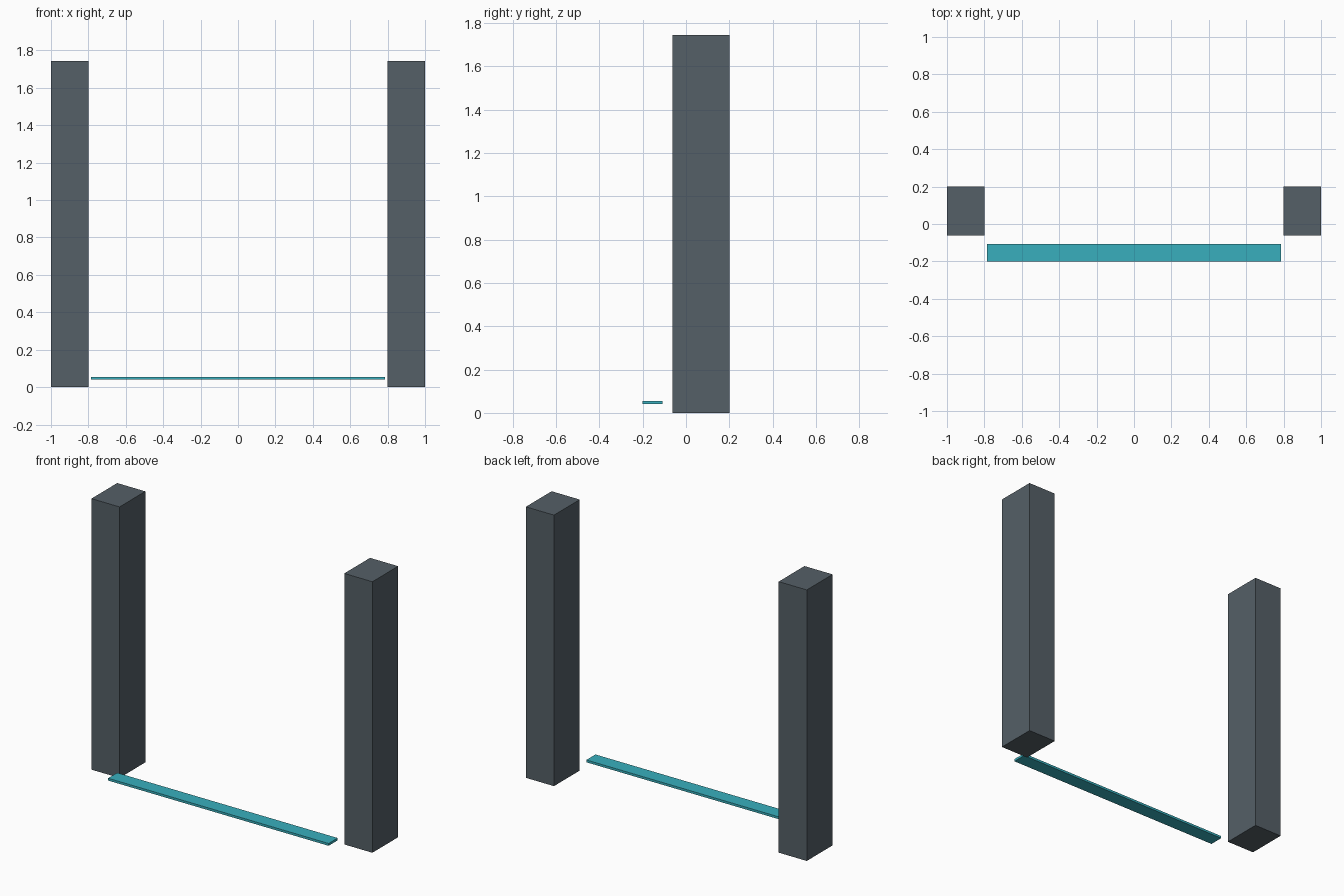
import bpy

if "Cube" in bpy.data.objects:
    bpy.data.objects.remove(bpy.data.objects["Cube"])


def material(name, color):
    mat = bpy.data.materials.new(name)
    mat.diffuse_color = (*color, 1.0)
    mat.use_nodes = True
    mat.node_tree.nodes["Principled BSDF"].inputs["Base Color"].default_value = mat.diffuse_color
    return mat


def box(name, low, high, mat):
    """Box spanning two opposite corners."""
    center = [(a + b) / 2 for a, b in zip(low, high)]
    bpy.ops.mesh.primitive_cube_add(size=1, location=center)
    obj = bpy.context.object
    obj.name = name
    obj.scale = [b - a for a, b in zip(low, high)]
    bpy.ops.object.transform_apply(location=False, rotation=False, scale=True)
    obj.data.materials.append(mat)
    return obj


dark = material("dark_slate", (0.09, 0.115, 0.135))
teal = material("teal", (0.04, 0.43, 0.51))

# Two upright posts
for name, x in (("left_post", -0.9), ("right_post", 0.9)):
    box(name, (x - 0.1, -0.062, 0.0), (x + 0.1, 0.2, 1.744), dark)

# Thin strip floating low in front of the posts
box("front_strip", (-0.785, -0.2, 0.04), (0.785, -0.108, 0.055), teal)
